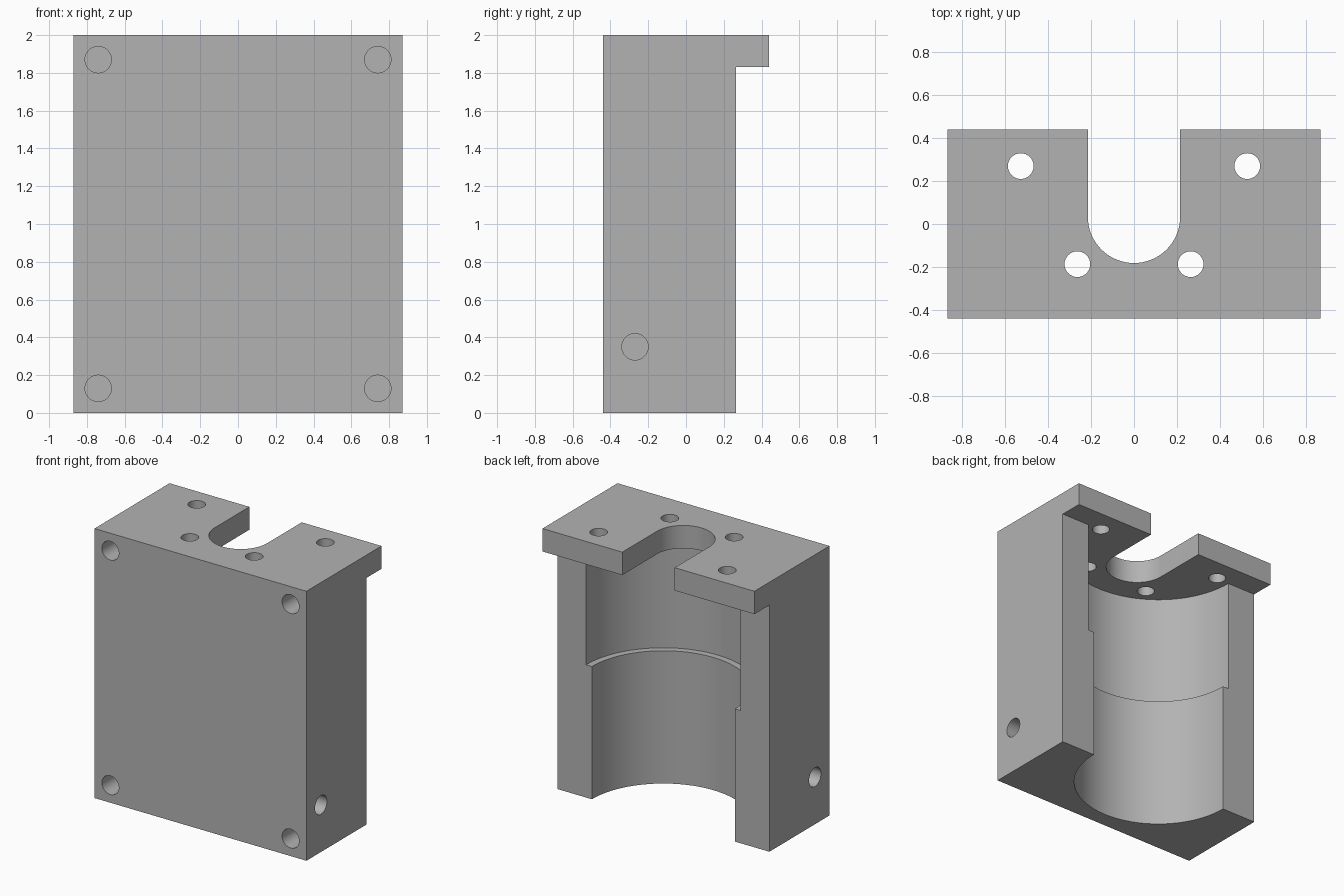
import bpy
import bmesh
from math import pi, cos, sin, radians
from mathutils import Matrix, Vector

if "Cube" in bpy.data.objects:
    bpy.data.objects.remove(bpy.data.objects["Cube"], do_unlink=True)

WIDTH, FRONT, BACK, HEIGHT = 1.74, -0.44, 0.44, 2.0
BODY_BACK, LIP_Z = 0.265, 1.83      # rear of the body, underside of the top plate
STEP_Z = 0.985                      # ledge between the two bores

grey = bpy.data.materials.new("plain grey")
grey.use_nodes = True
colour = (0.45, 0.45, 0.45, 1)
grey.diffuse_color = colour
grey.node_tree.nodes["Principled BSDF"].inputs["Base Color"].default_value = colour


def make_object(name, bm):
    bmesh.ops.recalc_face_normals(bm, faces=bm.faces)
    mesh = bpy.data.meshes.new(name)
    bm.to_mesh(mesh)
    bm.free()
    mesh.materials.append(grey)
    obj = bpy.data.objects.new(name, mesh)
    bpy.context.collection.objects.link(obj)
    return obj


def prism(name, outline, sweep):
    """Extrude a closed outline along a vector."""
    bm = bmesh.new()
    face = bm.faces.new([bm.verts.new(p) for p in outline])
    moved = bmesh.ops.extrude_face_region(bm, geom=[face])["geom"]
    verts = [v for v in moved if isinstance(v, bmesh.types.BMVert)]
    bmesh.ops.translate(bm, verts=verts, vec=sweep)
    return make_object(name, bm)


def rod(name, start, end, radius, sides=32):
    """Cylinder between two points."""
    start, end = Vector(start), Vector(end)
    axis = end - start
    turn = Vector((0, 0, 1)).rotation_difference(axis).to_matrix().to_4x4()
    bm = bmesh.new()
    bmesh.ops.create_cone(bm, cap_ends=True, segments=sides, radius1=radius,
                          radius2=radius, depth=axis.length,
                          matrix=Matrix.Translation((start + end) / 2) @ turn)
    return make_object(name, bm)


def cut(target, cutter):
    mod = target.modifiers.new("cut", 'BOOLEAN')
    mod.operation, mod.solver, mod.object = 'DIFFERENCE', 'EXACT', cutter
    bpy.context.view_layer.objects.active = target
    bpy.ops.object.modifier_apply(modifier=mod.name)
    bpy.data.objects.remove(cutter, do_unlink=True)


# Block with an overhanging top plate
side = [(FRONT, 0), (BODY_BACK, 0), (BODY_BACK, LIP_Z),
        (BACK, LIP_Z), (BACK, HEIGHT), (FRONT, HEIGHT)]
bracket = prism("motor_bracket", [(-WIDTH / 2, y, z) for y, z in side], (WIDTH, 0, 0))

# Stepped half-round bore, open at the rear and bottom
cut(bracket, rod("upper_bore", (0, BODY_BACK, STEP_Z), (0, BODY_BACK, LIP_Z), 0.635, 96))
cut(bracket, rod("lower_bore", (0, BODY_BACK, -0.1), (0, BODY_BACK, STEP_Z + 0.2), 0.587, 96))

# U-shaped slot through the top plate
slot_r, slot_y = 0.215, 0.033
slot = [(slot_r * cos(a), slot_y + slot_r * sin(a), LIP_Z - 0.1)
        for a in (pi + pi * i / 32 for i in range(33))]
slot += [(slot_r, BACK + 0.1, LIP_Z - 0.1), (-slot_r, BACK + 0.1, LIP_Z - 0.1)]
cut(bracket, prism("slot", slot, (0, 0, 0.4)))

# Screw holes through the top plate, on a circle around the bore axis
for angle in (180, 240, 300, 360):
    x = 0.528 * cos(radians(angle))
    y = BODY_BACK + 0.005 + 0.528 * sin(radians(angle))
    cut(bracket, rod("top_hole", (x, y, LIP_Z - 0.1), (x, y, HEIGHT + 0.1), 0.06))

# Blind holes in the front corners and the lower sides
for s in (-1, 1):
    for z in (0.13, HEIGHT - 0.13):
        cut(bracket, rod("front_hole", (s * 0.74, FRONT - 0.1, z),
                         (s * 0.74, FRONT + 0.4, z), 0.07))
    cut(bracket, rod("side_hole", (s * (WIDTH / 2 + 0.1), -0.27, 0.35),
                     (s * (WIDTH / 2 - 0.4), -0.27, 0.35), 0.07))

# Smooth bores with crisp edges
bpy.ops.object.select_all(action='DESELECT')
bracket.select_set(True)
bpy.context.view_layer.objects.active = bracket
bpy.ops.object.shade_smooth_by_angle(angle=radians(30))
